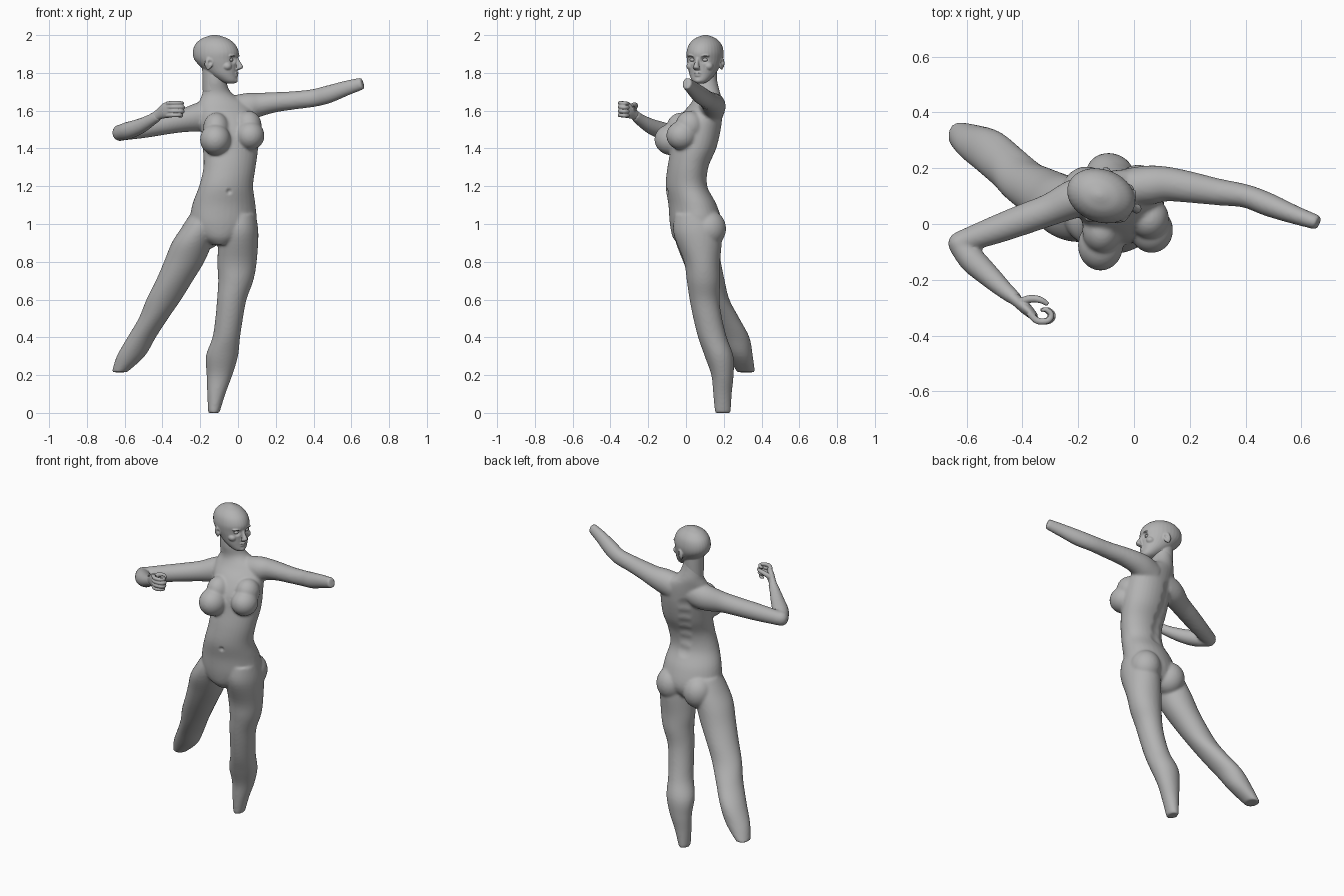
import bpy, bmesh, math
from mathutils import Vector, Matrix

skin = bpy.data.materials.new("plain grey")
skin.diffuse_color = (0.45, 0.45, 0.45, 1)
Z = Vector((0, 0, 1))


def spline(rows, n=5):
    """Smoothly interpolate rows of (x, y, z, r1, r2)."""
    out = []
    for i in range(len(rows) - 1):
        a, b, c, d = (rows[min(max(i + k, 0), len(rows) - 1)] for k in (-1, 0, 1, 2))
        for s in range(n):
            t = s / n
            out.append([0.5 * (2 * q + (r - p) * t + (2 * p - 5 * q + 4 * r - w) * t * t
                               + (3 * q - p - 3 * r + w) * t ** 3)
                        for p, q, r, w in zip(a, b, c, d)])
    return out + [list(rows[-1])]


def loft(bm, rows, turn=None, sides=32):
    """Elliptical loft: level rings when turn is given, else rings across the path."""
    rows = spline(rows)
    pts = [Vector(r[:3]) for r in rows]
    rings = []
    for i, r in enumerate(rows):
        if turn is not None:
            a = math.radians(turn)
            u, v = Vector((math.cos(a), math.sin(a), 0)), Vector((-math.sin(a), math.cos(a), 0))
        else:
            t = (pts[min(i + 1, len(pts) - 1)] - pts[max(i - 1, 0)]).normalized()
            u = t.cross(Z).normalized()
            v = u.cross(t)
        rings.append([bm.verts.new(pts[i] + u * r[3] * math.cos(k * math.tau / sides)
                                   + v * r[4] * math.sin(k * math.tau / sides))
                      for k in range(sides)])
    for p, q in zip(rings, rings[1:]):
        for k in range(sides):
            j = (k + 1) % sides
            bm.faces.new((p[k], p[j], q[j], q[k]))
    bm.faces.new(rings[0][::-1])
    bm.faces.new(rings[-1])


def ball(bm, loc, size, tilt=0, axis='Z'):
    m = (Matrix.Translation(loc) @ Matrix.Rotation(math.radians(tilt), 4, axis)
         @ Matrix.Diagonal((*size, 1)))
    bmesh.ops.create_icosphere(bm, subdivisions=4, radius=1, matrix=m)


def finish(bm, name, voxel=0, relax=0, dents=()):
    """Fuse the overlapping forms into one soft skin, then press in the dents."""
    bmesh.ops.recalc_face_normals(bm, faces=bm.faces[:])
    me = bpy.data.meshes.new(name)
    bm.to_mesh(me)
    bm.free()
    ob = bpy.data.objects.new(name, me)
    bpy.context.collection.objects.link(ob)
    if voxel:
        mod = ob.modifiers.new("fuse", 'REMESH')
        mod.mode = 'VOXEL'
        mod.voxel_size = voxel
        mod = ob.modifiers.new("relax", 'SMOOTH')
        mod.factor = 0.5
        mod.iterations = relax
        deps = bpy.context.evaluated_depsgraph_get()
        me = bpy.data.meshes.new_from_object(ob.evaluated_get(deps))
        ob.modifiers.clear()
        ob.data = me
        me.name = name
    moves = []
    for p, radius, depth in dents:
        for v in me.vertices:
            d = ((v.co - Vector(p)).length / radius) ** 2
            if d < 1:
                moves.append((v.index, v.normal * depth * (1 - d) ** 2))
    for i, m in moves:
        me.vertices[i].co -= m
    me.materials.clear()
    me.materials.append(skin)
    for f in me.polygons:
        f.use_smooth = True
    return ob


# Body: torso and lower neck
bm = bmesh.new()
loft(bm, [(-.1, .03, .89, .05, .07), (-.095, .045, .93, .12, .115), (-.08, .052, 1, .176, .135),
          (-.075, .035, 1.1, .17, .125), (-.063, .003, 1.2, .145, .108),
          (-.045, .01, 1.3, .14, .106), (-.04, .04, 1.4, .148, .118),
          (-.045, .06, 1.5, .152, .122), (-.055, .085, 1.58, .15, .105),
          (-.075, .11, 1.64, .135, .08), (-.11, .115, 1.69, .08, .066),
          (-.122, .105, 1.75, .061, .062), (-.125, .102, 1.8, .057, .058)], turn=14)
# Chest and seat
ball(bm, (-.12, -.077, 1.447), (.081, .09, .083))
ball(bm, (-.115, -.025, 1.505), (.07, .08, .085))
ball(bm, (.063, -.022, 1.468), (.077, .082, .077))
ball(bm, (.055, .02, 1.52), (.07, .075, .08))
ball(bm, (.015, .118, .975), (.09, .094, .1))
ball(bm, (-.17, .112, .965), (.09, .094, .1))
# Standing leg
loft(bm, [(.01, .05, 1.05, .085, .11), (.004, .062, .95, .104, .128), (-.005, .085, .8, .104, .096),
          (-.012, .093, .7, .093, .089), (-.033, .098, .6, .078, .079),
          (-.047, .115, .5, .073, .076), (-.062, .14, .4, .073, .076),
          (-.085, .175, .3, .085, .076), (-.098, .193, .2, .068, .059),
          (-.115, .193, .1, .048, .049), (-.128, .195, 0, .03, .042)], turn=0)
# Trailing leg
loft(bm, [(-.17, .045, 1.05, .085, .1), (-.2, .05, .98, .1, .115), (-.243, .06, .9, .108, .113),
          (-.285, .085, .8, .107, .1), (-.337, .115, .7, .098, .09),
          (-.393, .15, .6, .092, .08), (-.448, .2, .5, .078, .083),
          (-.51, .253, .4, .075, .083), (-.568, .288, .3, .074, .066),
          (-.628, .318, .215, .04, .048)], turn=0)
# Outstretched arm
loft(bm, [(-.02, .13, 1.6, .07, .08), (.06, .14, 1.622, .07, .073), (.12, .143, 1.633, .062, .062),
          (.2, .132, 1.645, .056, .053), (.3, .115, 1.655, .048, .048),
          (.4, .1, 1.667, .042, .047), (.48, .07, 1.687, .042, .047),
          (.57, .035, 1.718, .034, .04), (.66, .004, 1.745, .026, .032)])
# Bent arm: upper arm, elbow, forearm
loft(bm, [(-.1, .115, 1.59, .06, .072), (-.2, .095, 1.567, .07, .077), (-.3, .052, 1.545, .058, .06),
          (-.4, .015, 1.525, .055, .054), (-.5, -.022, 1.505, .05, .05),
          (-.62, -.065, 1.483, .04, .042)])
ball(bm, (-.624, -.07, 1.483), (.042, .042, .044))
loft(bm, [(-.625, -.075, 1.483, .04, .042), (-.58, -.128, 1.495, .047, .046),
          (-.52, -.185, 1.517, .041, .041), (-.46, -.24, 1.55, .031, .032),
          (-.42, -.272, 1.577, .024, .029)])
# Navel, spine and collar hollows
spine = [((-.07 - .04 * k / 6, .115 + .012 * abs(k - 1), 1.2 + .065 * k), .05, .008) for k in range(6)]
finish(bm, "body", .0075, 8,
       [((-.045, -.108, 1.17), .022, .014), ((-.05, .03, 1.68), .03, .008)] + spine)

# Head, shaped facing -y and then turned to the side
turned = Matrix.Translation((-.115, .1, 0)) @ Matrix.Rotation(math.radians(70), 4, 'Z')
bm = bmesh.new()
loft(bm, [(0, .08 - .16, 1.744, .022, .02), (0, -.07, 1.757, .042, .046), (0, -.042, 1.79, .066, .074),
          (0, -.018, 1.83, .081, .099), (0, 0, 1.87, .092, .119), (0, .003, 1.91, .094, .125),
          (0, .006, 1.95, .083, .109), (0, .008, 1.98, .057, .074),
          (0, .009, 1.995, .026, .034), (0, .009, 2.001, .006, .008)], turn=0)
# Neck, nose, lips and chin
loft(bm, [(0, .018, 1.7, .055, .055), (0, .016, 1.76, .058, .058), (0, .012, 1.85, .06, .065)], turn=0)
loft(bm, [(0, -.108, 1.885, .01, .012), (0, -.12, 1.86, .01, .014), (0, -.132, 1.838, .014, .017),
          (0, -.132, 1.826, .018, .016), (0, -.12, 1.816, .014, .01)], turn=0)
ball(bm, (0, -.111, 1.799), (.022, .014, .006))
ball(bm, (0, -.109, 1.787), (.02, .014, .007))
ball(bm, (0, -.1, 1.761), (.024, .02, .016))
for s in (-1, 1):
    ball(bm, (s * .036, -.106, 1.89), (.028, .012, .007), s * 14)      # brow
    ball(bm, (s * .05, -.078, 1.835), (.024, .026, .022))              # cheek
    ball(bm, (s * .09, .008, 1.85), (.008, .021, .035), 15, 'X')       # ear
    ball(bm, (s * .094, .016, 1.855), (.009, .014, .028), 15, 'X')     # ear rim
bmesh.ops.transform(bm, matrix=turned, verts=bm.verts[:])
sockets = [(turned @ Vector((s * .036, -.108, 1.87)), .026, .014) for s in (-1, 1)]
ears = [(turned @ Vector((s * .101, -.002, 1.855)), .016, .007) for s in (-1, 1)]
finish(bm, "head", .004, 3, sockets + ears)

# Eyes
bm = bmesh.new()
for s in (-1, 1):
    ball(bm, (s * .035, -.093, 1.869), (.016, .014, .01))
bmesh.ops.transform(bm, matrix=turned, verts=bm.verts[:])
finish(bm, "eyes")

# Hand: palm, four curled fingers and thumb
bm = bmesh.new()
loft(bm, [(-.45, -.25, 1.558, .025, .027), (-.42, -.275, 1.58, .021, .028),
          (-.385, -.305, 1.6, .021, .041), (-.355, -.334, 1.608, .014, .042)])
for k in range(4):
    z = 1.574 + .0215 * k
    reach = (.0, .008, .01, .004)[k]
    loft(bm, [(-.375, -.32, z, .012, .011), (-.345, -.347, z + .002, .012, .011),
              (-.312 + reach, -.346, z + .002, .011, .0105), (-.3 + reach, -.325, z, .01, .01),
              (-.318 + reach, -.307, z, .009, .009), (-.335 + reach, -.31, z, .006, .006)], sides=14)
loft(bm, [(-.405, -.28, 1.605, .016, .018), (-.37, -.268, 1.625, .014, .014),
          (-.335, -.272, 1.632, .012, .012), (-.308, -.288, 1.63, .008, .008)], sides=14)
finish(bm, "clenched_hand", .0032, 2)
